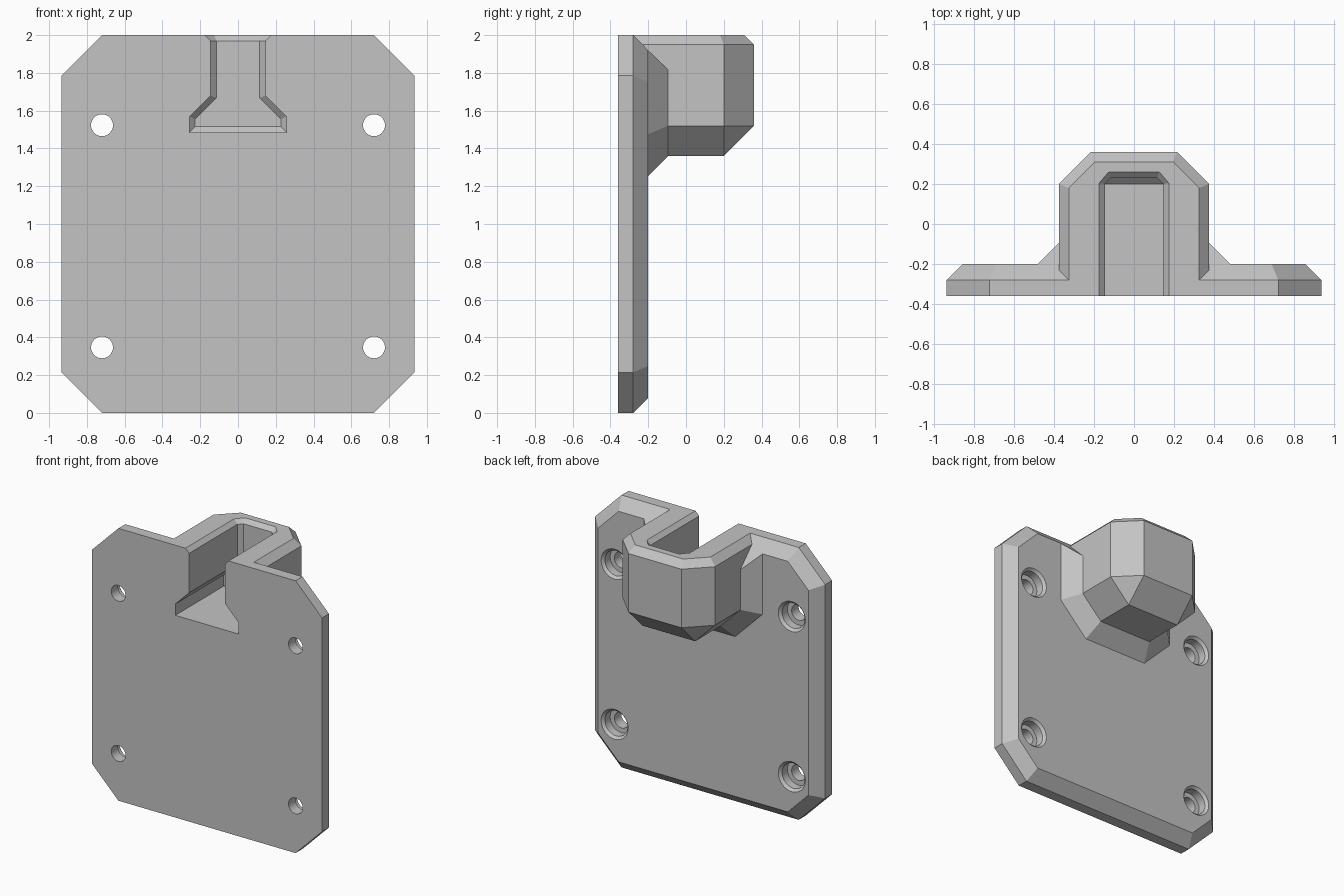
import bpy, bmesh, math

cube = bpy.data.objects.get("Cube")
if cube:
    bpy.data.objects.remove(cube, do_unlink=True)

grey = bpy.data.materials.new("plain grey")
grey.use_nodes = True
colour = (0.55, 0.55, 0.55, 1)
grey.diffuse_color = colour
grey.node_tree.nodes["Principled BSDF"].inputs["Base Color"].default_value = colour


def finish(name, bm):
    bmesh.ops.recalc_face_normals(bm, faces=bm.faces)
    mesh = bpy.data.meshes.new(name)
    bm.to_mesh(mesh)
    bm.free()
    mesh.materials.append(grey)
    ob = bpy.data.objects.new(name, mesh)
    bpy.context.collection.objects.link(ob)
    return ob


def hull(name, points):
    """Convex solid around the points."""
    bm = bmesh.new()
    verts = [bm.verts.new(p) for p in points]
    bmesh.ops.convex_hull(bm, input=verts)
    bmesh.ops.dissolve_limit(bm, angle_limit=0.01, verts=bm.verts, edges=bm.edges)
    return finish(name, bm)


def loft(name, rings):
    """Solid skinned through rings given as (y, [(x, z), ...])."""
    bm = bmesh.new()
    loops = [[bm.verts.new((x, y, z)) for x, z in ring] for y, ring in rings]
    for a, b in zip(loops, loops[1:]):
        for i in range(len(a)):
            j = (i + 1) % len(a)
            bm.faces.new((a[i], a[j], b[j], b[i]))
    bm.faces.new(loops[0])
    bm.faces.new(loops[-1])
    return finish(name, bm)


def both(half):
    """Closed symmetric outline from its +x half."""
    return half + [(-x, z) for x, z in reversed(half)]


def sides(points):
    return [(s * x, y, z) for x, y, z in points for s in (1, -1)]


def combine(target, other, operation):
    mod = target.modifiers.new(operation.title(), "BOOLEAN")
    mod.operation, mod.object, mod.solver = operation, other, "EXACT"
    bpy.context.view_layer.objects.active = target
    bpy.ops.object.modifier_apply(modifier=mod.name)
    bpy.data.objects.remove(other, do_unlink=True)


# Mounting plate: clipped corners and a chamfered back rim
def plate_outline(inset):
    w, c = 0.935 - inset, 0.215 - 0.586 * inset
    low, high = inset, 2 - inset
    return both([(w - c, low), (w, low + c), (w, high - c), (w - c, high)])


bracket = loft("mounting_bracket", [(-0.36, plate_outline(0)),
                                    (-0.28, plate_outline(0)),
                                    (-0.20, plate_outline(0.08))])

# Faceted socket housing on the back
front = -0.34
housing = hull("socket_housing", sides(
    [(0.375, y, z) for y in (front, 0.2) for z in (1.52, 1.95)]
    + [(0.215, 0.36, z) for z in (1.52, 1.95)]
    + [(0.215, y, 1.36) for y in (front, 0.2)]
    + [(0.325, front, 2), (0.325, 0.18, 2), (0.195, 0.31, 2)]))


# Sloped collar where housing meets plate
def collar_ring(y, grow, top):
    g = 0.414 * grow
    half = [(0.215 + g, 1.36 - grow), (0.375 + grow, 1.52 - g), (0.375 + grow, top)]
    return [(x, y, z) for x, z in half]


collar = hull("housing_collar", sides(
    collar_ring(-0.3, 0.107, 1.92) + collar_ring(-0.2, 0.107, 1.92)
    + collar_ring(-0.095, 0, 1.815)))

combine(bracket, housing, "UNION")
combine(bracket, collar, "UNION")


# Slide-in channel: narrow slot above a wide foot, tapered at its inner end
def channel(inset):
    d = 0.414 * inset
    return both([(0.257 - inset, 1.485 + inset), (0.257 - inset, 1.568 - d),
                 (0.145 - inset, 1.68 - d), (0.145 - inset, 2.1)])


combine(bracket, loft("channel_cutter", [(-0.5, channel(0)), (0.2, channel(0)),
                                         (0.23, channel(0.03))]), "DIFFERENCE")


# Bevel around the open top of the channel
def lip(h):
    return [(0.145 + h, -0.5, 1.97 + h), (0.145 + h, 0.2 + 0.1 * h, 1.97 + h),
            (0.115 + 0.3 * h, 0.23 + h, 1.97 + h)]


combine(bracket, hull("lip_cutter", sides(lip(-0.01) + lip(0.06))), "DIFFERENCE")


# Counterbored screw holes
def circle(cx, cz, r, n=32):
    return [(cx + r * math.cos(math.tau * i / n), cz + r * math.sin(math.tau * i / n))
            for i in range(n)]


bore = [(-0.5, 0.058), (-0.28, 0.058), (-0.279, 0.092), (-0.218, 0.092), (-0.19, 0.12)]
for x in (-0.72, 0.72):
    for z in (0.347, 1.523):
        cutter = loft("screw_cutter", [(y, circle(x, z, r)) for y, r in bore])
        combine(bracket, cutter, "DIFFERENCE")

# Crisp facets, smooth bores
bpy.ops.object.select_all(action="DESELECT")
bracket.select_set(True)
bpy.context.view_layer.objects.active = bracket
bpy.ops.object.shade_smooth_by_angle(angle=math.radians(20))
